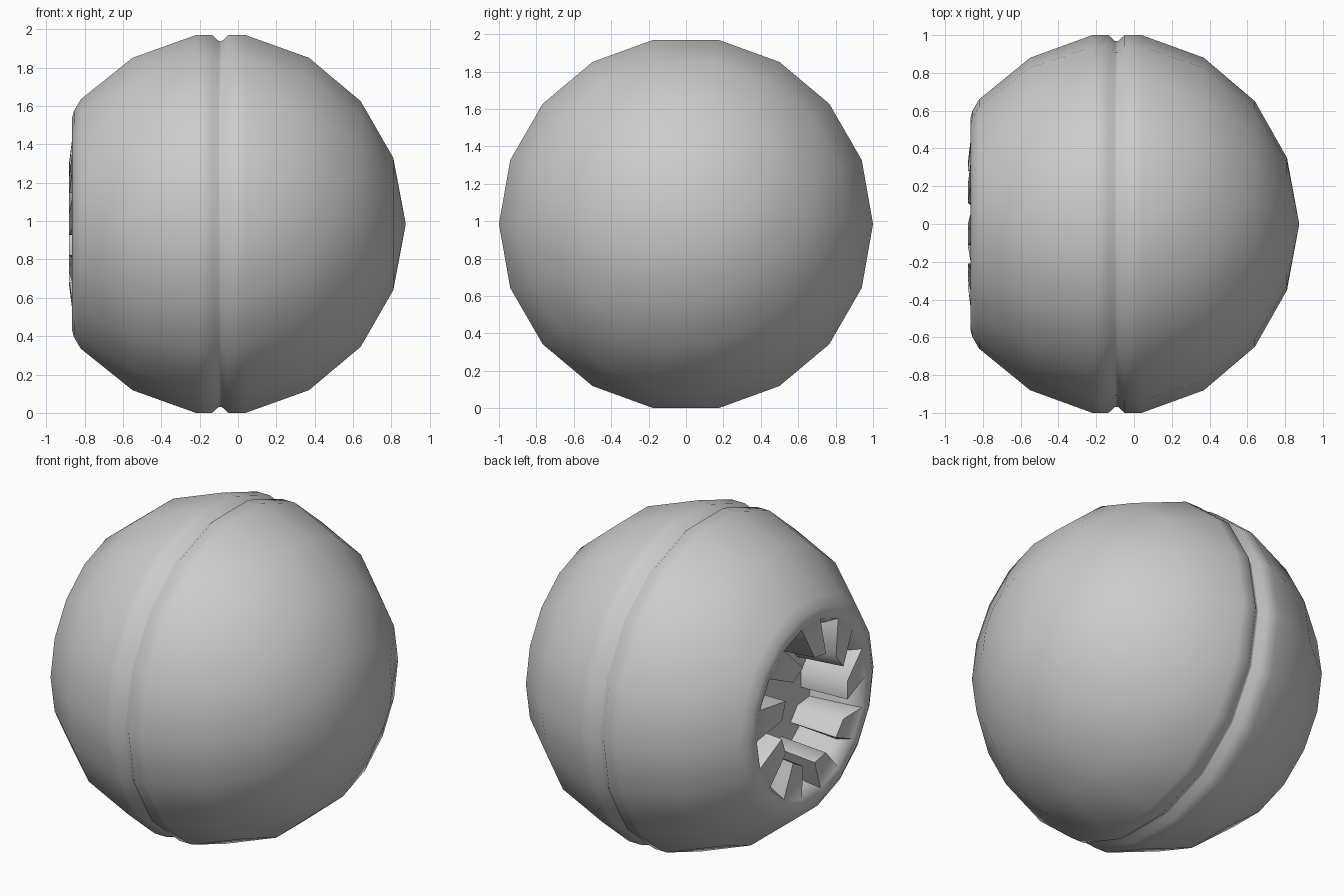
import bpy, bmesh, math

cube = bpy.data.objects.get("Cube")
if cube:
    bpy.data.objects.remove(cube)

SIDES = 18
STEP = 360 / SIDES
CENTRE = 0.985

grey = bpy.data.materials.new("plain grey")
grey.use_nodes = True
grey.diffuse_color = (0.6, 0.6, 0.6, 1)
grey.node_tree.nodes["Principled BSDF"].inputs["Base Color"].default_value = (0.6, 0.6, 0.6, 1)

bm = bmesh.new()


def point(x, r, deg):
    # Angle runs from +z towards +y around the x axis
    a = math.radians(deg)
    return bm.verts.new((x, r * math.sin(a), CENTRE + r * math.cos(a)))


def ring(x, r):
    return [point(x, r, STEP / 2 + STEP * i) for i in range(SIDES)]


def bridge(a, b):
    n = len(a)
    for i in range(n):
        j = (i + 1) % n
        bm.faces.new((a[i], a[j], b[j], b[i]))


# Ball shell with the groove and the rolled rim, as (x, radius)
profile = [(0.81, 0.35), (0.64, 0.65), (0.37, 0.88), (0.04, 1), (-0.05, 1),
           (-0.085, 0.968), (-0.1, 0.968), (-0.135, 1), (-0.22, 1),
           (-0.55, 0.88), (-0.82, 0.66), (-0.855, 0.6), (-0.866, 0.56), (-0.855, 0.53)]
tip = point(0.875, 0, 0)
rings = [ring(x, r) for x, r in profile]
for i in range(SIDES):
    bm.faces.new((tip, rings[0][i], rings[0][(i + 1) % SIDES]))
for a, b in zip(rings, rings[1:]):
    bridge(a, b)
rim = rings[-1]

# Socket: nine inward teeth with gaps between them, twisted half a step
mouth, floor = [], []
for k in range(SIDES // 2):
    base = 2 * STEP * k
    for offset, x, r, deep_r in ((20, -0.88, 0.325, 0.3), (40, -0.88, 0.325, 0.3),
                                 (50, -0.78, 0.49, 0.4), (66, -0.78, 0.49, 0.4)):
        mouth.append(point(x, r, base + offset))
        floor.append(point(-0.58, deep_r, base + offset))
for k in range(SIDES // 2):
    a, b, c, d = mouth[4 * k:4 * k + 4]
    after = mouth[(4 * k + 4) % len(mouth)]
    r1, r2, r3 = (rim[(2 * k + n) % SIDES] for n in (1, 2, 3))
    bm.faces.new((r1, r2, b, a))
    bm.faces.new((r2, c, b))
    bm.faces.new((r2, r3, d, c))
    bm.faces.new((r3, after, d))
bridge(mouth, floor)
bm.faces.new(floor)

bmesh.ops.recalc_face_normals(bm, faces=bm.faces)
mesh = bpy.data.meshes.new("grooved_ball")
bm.to_mesh(mesh)
bm.free()
mesh.materials.append(grey)
ball = bpy.data.objects.new("grooved_ball", mesh)
bpy.context.collection.objects.link(ball)
bpy.ops.object.select_all(action="DESELECT")
ball.select_set(True)
bpy.context.view_layer.objects.active = ball
bpy.ops.object.shade_smooth_by_angle(angle=math.radians(50))
